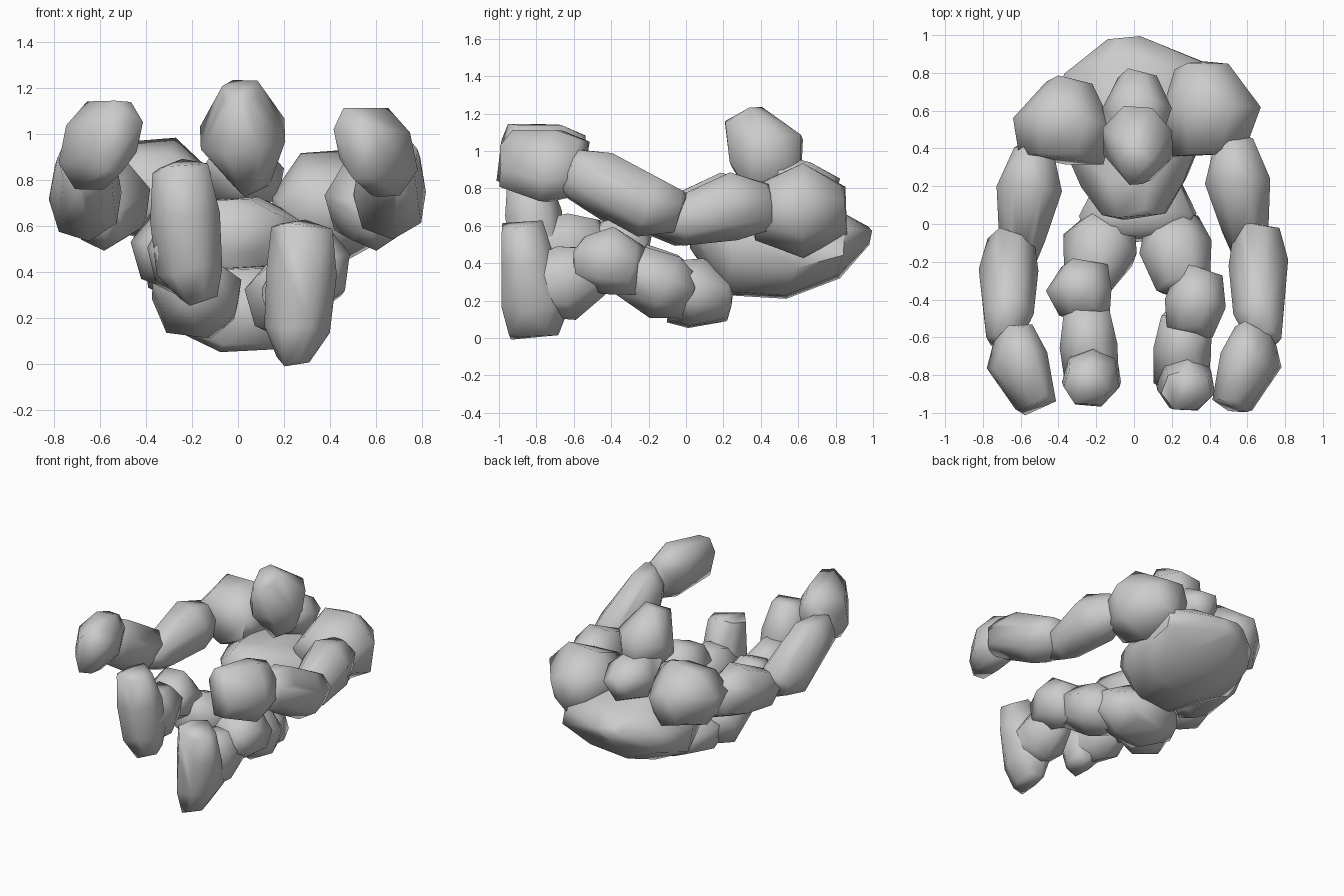
import bpy, bmesh, math
from mathutils import Vector

grey = bpy.data.materials.new("stone grey")
grey.diffuse_color = (0.6, 0.6, 0.6, 1)


def chunk(name, rings, sides=7, turn=0.3, lean=0.0):
    """Loft a faceted stone through rings of (x, y, z, half width, half depth)."""
    centres = [Vector(r[:3]) for r in rings]
    axis = (centres[-1] - centres[0]).normalized()
    u = Vector((1, 0, 0))
    u = (u - axis * u.dot(axis)).normalized()
    v = axis.cross(u)
    bm = bmesh.new()
    for i, (c, r) in enumerate(zip(centres, rings)):
        for k in range(sides):
            a = turn + math.tau * k / sides
            # pull each corner slightly along the axis so the ends look chipped
            chip = 0.02 * math.sin(2.3 * k + i)
            h = r[4] * 1.05 * math.sin(a)
            bm.verts.new(c + u * (r[3] * 1.05 * math.cos(a) + lean * h)
                         + v * h + axis * chip)
    hull = bmesh.ops.convex_hull(bm, input=bm.verts[:])
    loose = [e for e in hull["geom_interior"] if isinstance(e, bmesh.types.BMVert)]
    bmesh.ops.delete(bm, geom=loose, context="VERTS")
    bmesh.ops.recalc_face_normals(bm, faces=bm.faces)
    mesh = bpy.data.meshes.new(name)
    bm.to_mesh(mesh)
    bm.free()
    ob = bpy.data.objects.new(name, mesh)
    bpy.context.collection.objects.link(ob)
    mesh.materials.append(grey)
    bpy.ops.object.select_all(action="DESELECT")
    ob.select_set(True)
    bpy.context.view_layer.objects.active = ob
    bpy.ops.object.shade_smooth_by_angle(angle=math.radians(60))


# Trunk: rounded chest slab, hips, neck and head
chunk("torso", [(0, 0.05, 0.60, 0.17, 0.12), (0, 0.22, 0.48, 0.28, 0.25),
                (0, 0.55, 0.45, 0.42, 0.24), (0.02, 0.82, 0.50, 0.39, 0.18),
                (-0.05, 0.97, 0.55, 0.09, 0.05)], 8)
chunk("hips", [(0.02, -0.06, 0.25, 0.28, 0.17), (0.02, 0.05, 0.24, 0.31, 0.19),
               (0.02, 0.23, 0.21, 0.22, 0.12)], 8)
chunk("neck", [(0.02, 0.78, 0.78, 0.10, 0.09), (0.02, 0.62, 0.80, 0.18, 0.15),
               (0.01, 0.45, 0.88, 0.13, 0.11)])
chunk("head", [(0.06, 0.48, 0.80, 0.08, 0.14), (0.02, 0.43, 1.00, 0.19, 0.21),
               (0.01, 0.31, 1.19, 0.08, 0.11)], 8, math.pi / 8)

# Shoulders
chunk("left_shoulder", [(-0.34, 0.75, 0.72, 0.12, 0.12), (-0.37, 0.55, 0.76, 0.26, 0.23),
                        (-0.38, 0.35, 0.76, 0.22, 0.16)])
chunk("right_shoulder", [(0.36, 0.84, 0.69, 0.14, 0.13), (0.41, 0.62, 0.69, 0.26, 0.25),
                         (0.39, 0.38, 0.68, 0.19, 0.15)])

# Arms reach forward; the left hand sits a little higher
for side, s, dy, lift in (("left", -1, -0.04, (0, -0.01, 0.03)), ("right", 1, 0, (0, 0, 0))):
    def arm(part, dz, rings, sides=7, turn=0.3, lean=0):
        chunk(side + "_" + part, [(s * x, y + dy * (y > -0.4), z + dz, w, d)
                                  for x, y, z, w, d in rings], sides, turn, -s * lean)
    arm("upper_arm", lift[0],
        [(0.53, 0.45, 0.71, 0.10, 0.12), (0.55, 0.25, 0.71, 0.17, 0.18),
         (0.59, -0.02, 0.63, 0.12, 0.13), (0.58, -0.16, 0.63, 0.06, 0.07)])
    arm("forearm", lift[1],
        [(0.65, -0.04, 0.68, 0.12, 0.11), (0.66, -0.20, 0.70, 0.155, 0.16),
         (0.66, -0.47, 0.85, 0.13, 0.16), (0.69, -0.62, 0.90, 0.09, 0.12)])
    arm("hand", lift[2],
        [(0.64, -0.57, 0.91, 0.10, 0.15), (0.62, -0.72, 0.92, 0.155, 0.20),
         (0.52, -0.96, 0.96, 0.10, 0.16)], 8, math.pi / 8, 0.15)

# Legs: thigh, knee, shin and upright foot, the left one raised
chunk("left_thigh", [(-0.12, 0.01, 0.23, 0.13, 0.12), (-0.17, -0.11, 0.28, 0.20, 0.18),
                     (-0.24, -0.30, 0.40, 0.13, 0.13)])
chunk("right_thigh", [(0.20, 0.01, 0.23, 0.14, 0.12), (0.22, -0.12, 0.28, 0.19, 0.18),
                      (0.26, -0.33, 0.38, 0.14, 0.14)])
chunk("left_knee", [(-0.26, -0.22, 0.46, 0.12, 0.11), (-0.29, -0.34, 0.50, 0.17, 0.18),
                    (-0.26, -0.48, 0.51, 0.13, 0.12)])
chunk("right_knee", [(0.35, -0.26, 0.37, 0.12, 0.13), (0.33, -0.41, 0.42, 0.16, 0.18),
                     (0.30, -0.57, 0.42, 0.12, 0.13)])
chunk("left_shin", [(-0.25, -0.46, 0.52, 0.12, 0.12), (-0.24, -0.62, 0.48, 0.15, 0.19),
                    (-0.22, -0.83, 0.48, 0.14, 0.15)])
chunk("right_shin", [(0.28, -0.48, 0.36, 0.13, 0.13), (0.26, -0.64, 0.30, 0.15, 0.20),
                     (0.25, -0.84, 0.27, 0.14, 0.15)])
chunk("left_foot", [(-0.25, -0.85, 0.86, 0.12, 0.11), (-0.23, -0.82, 0.66, 0.15, 0.15),
                    (-0.21, -0.79, 0.42, 0.14, 0.15), (-0.17, -0.78, 0.29, 0.08, 0.10)])
chunk("right_foot", [(0.28, -0.88, 0.60, 0.13, 0.11), (0.28, -0.86, 0.42, 0.15, 0.13),
                     (0.26, -0.81, 0.17, 0.14, 0.18), (0.24, -0.82, 0.02, 0.07, 0.13)])
